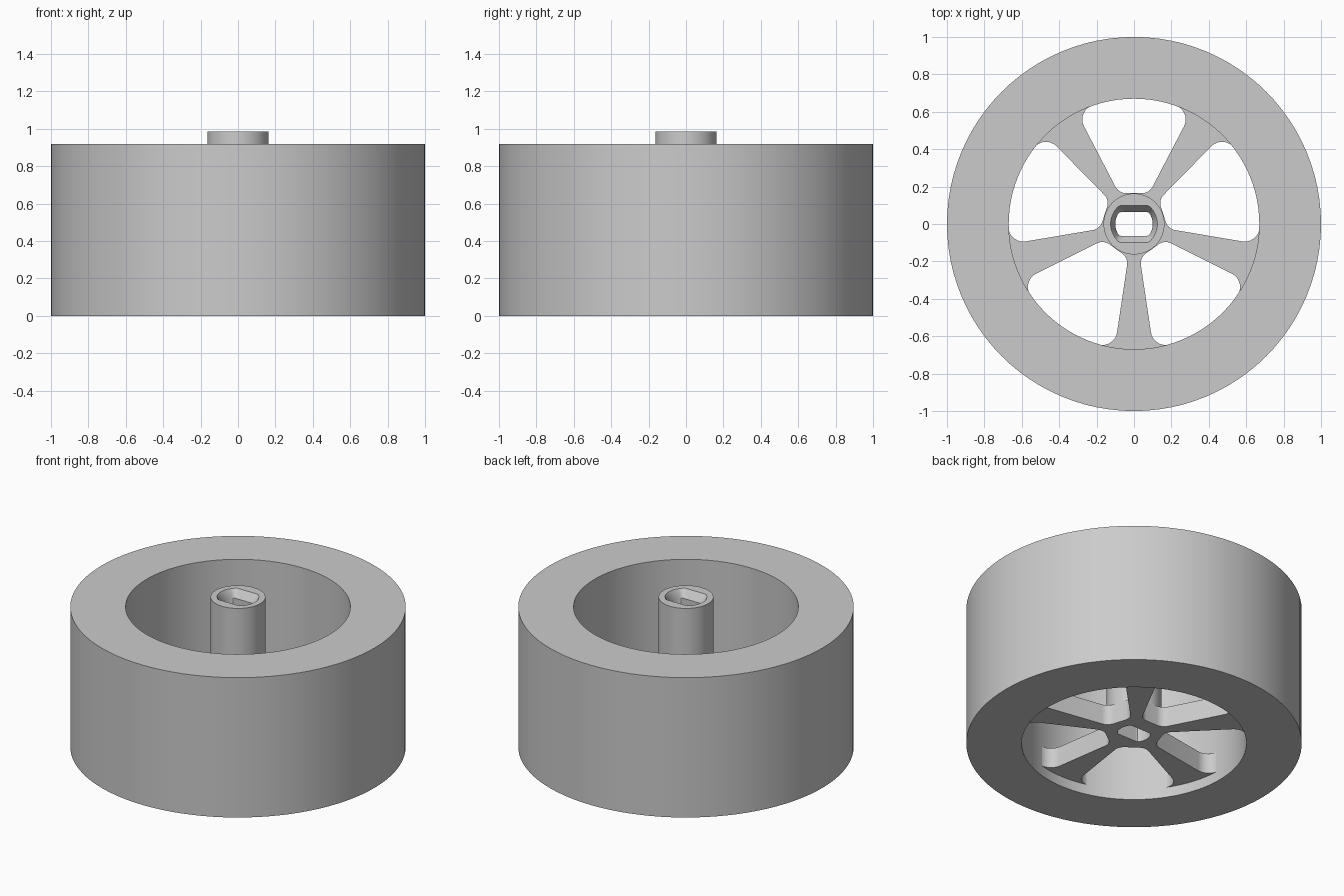
import bpy, bmesh
from math import sin, cos, atan, atan2, sqrt, pi, tau, radians

if "Cube" in bpy.data.objects:
    bpy.data.objects.remove(bpy.data.objects["Cube"], do_unlink=True)

# Main dimensions
RIM_R, RIM_IN, RIM_H = 1.0, 0.67, 0.92
HUB_R, HUB_TOP = 0.163, 0.985
WEB_LOW, WEB_TOP = 0.067, 0.2
SEG = 96

grey = bpy.data.materials.new("plain_grey")
grey.use_nodes = True
grey.diffuse_color = (0.6, 0.6, 0.6, 1)
grey.node_tree.nodes["Principled BSDF"].inputs["Base Color"].default_value = (0.6, 0.6, 0.6, 1)


def finish(bm, name):
    bmesh.ops.recalc_face_normals(bm, faces=bm.faces)
    mesh = bpy.data.meshes.new(name)
    bm.to_mesh(mesh)
    bm.free()
    mesh.materials.append(grey)
    obj = bpy.data.objects.new(name, mesh)
    bpy.context.collection.objects.link(obj)
    bpy.ops.object.select_all(action='DESELECT')
    obj.select_set(True)
    bpy.context.view_layer.objects.active = obj
    bpy.ops.object.shade_smooth_by_angle(angle=radians(30))
    return obj


def arc(cx, cy, r, a0, a1, n):
    return [(cx + r * cos(a0 + (a1 - a0) * i / n), cy + r * sin(a0 + (a1 - a0) * i / n))
            for i in range(n + 1)]


def circle(r):
    return arc(0, 0, r, 0, tau, SEG)[:-1]


def slotted(r, flat):
    """Circle with two flats, facing front and back."""
    pts = []
    for i in range(SEG):
        a = tau * i / SEG
        d = min(r, flat / max(abs(sin(a)), 1e-6))
        pts.append((d * cos(a), d * sin(a)))
    return pts


def loft_ring(name, sections):
    """Bridge a closed cycle of (outline, height) loops."""
    bm = bmesh.new()
    loops = [[bm.verts.new((x, y, z)) for x, y in pts] for pts, z in sections]
    for a, b in zip(loops, loops[1:] + loops[:1]):
        for i in range(SEG):
            j = (i + 1) % SEG
            bm.faces.new((a[i], a[j], b[j], b[i]))
    return finish(bm, name)


def window_outline():
    """Rounded wedge opening pointing along +y."""
    phi, c, low = radians(27.5), -0.004, 0.165
    ro, ri, big = 0.08, 0.065, RIM_IN + 0.002
    # Outer fillet touches the slanted side and the rim arc
    t = sqrt((big - ro) ** 2 - (c - ro) ** 2)
    ox = (c - ro) * cos(phi) + t * sin(phi)
    oy = -(c - ro) * sin(phi) + t * cos(phi)
    turn = atan2(oy, ox)
    # Inner fillet touches the slanted side and the hub end
    iy = low + ri
    ix = (c - ri + iy * sin(phi)) / cos(phi)
    half = arc(ix, iy, ri, -pi / 2, -phi, 10)
    half += arc(ox, oy, ro, -phi, turn, 12)
    half += arc(0, 0, big, turn, pi / 2, 12)[1:]
    return half + [(-x, y) for x, y in reversed(half[:-1])]


# Wide rim
loft_ring("rim", [(circle(RIM_R), 0), (circle(RIM_R), RIM_H),
                  (circle(RIM_IN), RIM_H), (circle(RIM_IN), 0)])

# Hub with a flared, flat-sided bore
bore = slotted(0.1, 0.063)
flare = slotted(0.125, 0.098)
loft_ring("hub", [(circle(HUB_R), WEB_TOP - 0.01), (circle(HUB_R), HUB_TOP),
                  (flare, HUB_TOP), (bore, HUB_TOP - 0.05), (bore, WEB_TOP - 0.01)])

# Five-spoke web: a disc outline with openings, filled and extruded
outlines = [circle(RIM_IN + 0.015), bore]
for k in range(5):
    a = tau * k / 5
    outlines.append([(x * cos(a) - y * sin(a), x * sin(a) + y * cos(a))
                     for x, y in window_outline()])
bm = bmesh.new()
for pts in outlines:
    vs = [bm.verts.new((x, y, WEB_LOW)) for x, y in pts]
    for i, v in enumerate(vs):
        bm.edges.new((v, vs[(i + 1) % len(vs)]))
bmesh.ops.triangle_fill(bm, use_beauty=True, use_dissolve=False, edges=bm.edges[:], normal=(0, 0, 1))
base = bm.faces[:]
top = bmesh.ops.extrude_face_region(bm, geom=base, use_keep_orig=True)
moved = [g for g in top["geom"] if isinstance(g, bmesh.types.BMVert)]
bmesh.ops.translate(bm, verts=moved, vec=(0, 0, WEB_TOP - WEB_LOW))
finish(bm, "spoke_web")
